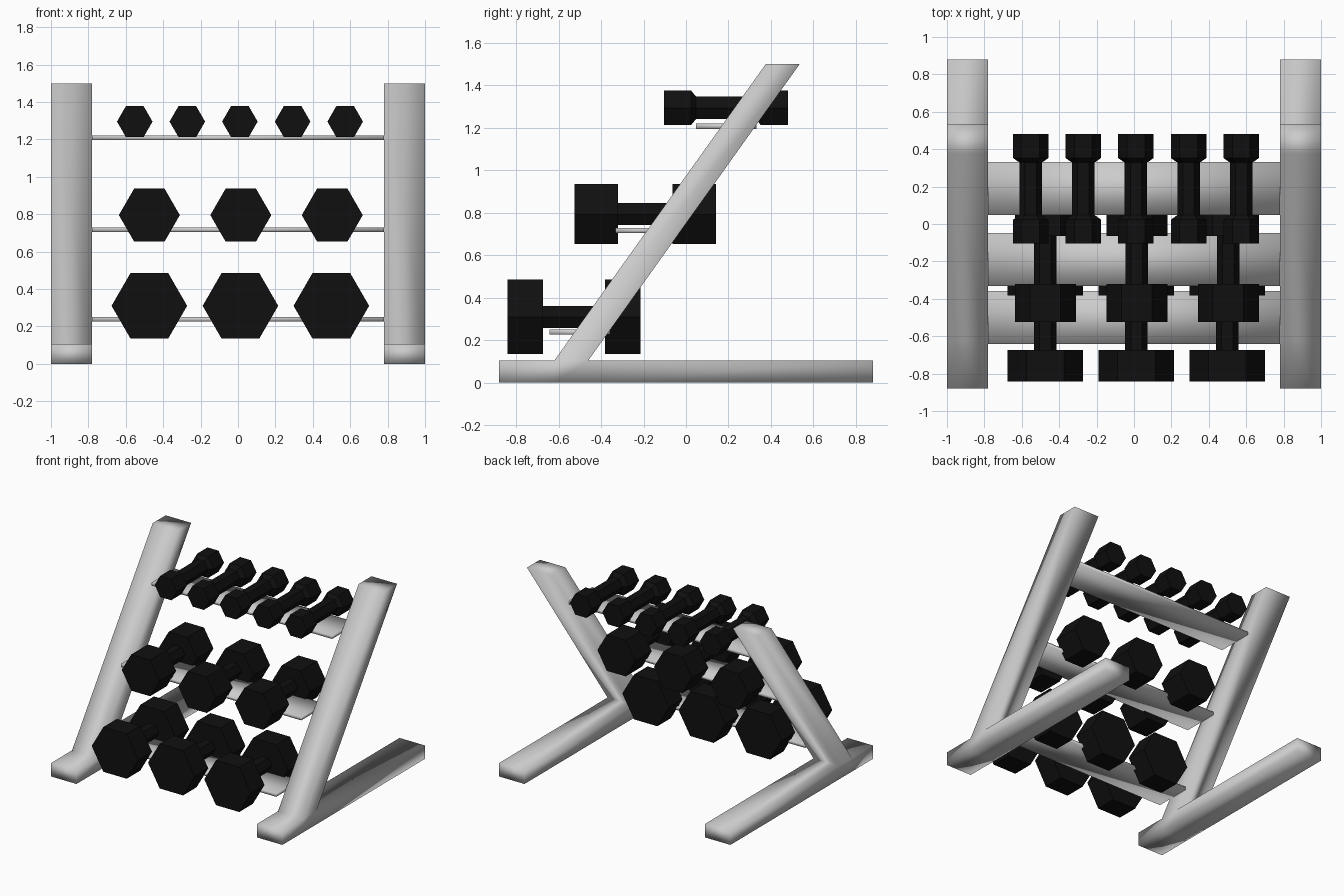
import bpy, bmesh, math

if "Cube" in bpy.data.objects:
    bpy.data.objects.remove(bpy.data.objects["Cube"])

black = bpy.data.materials.new("black_rubber")
black.diffuse_color = (0.005, 0.005, 0.005, 1)
black.use_nodes = True
black.node_tree.nodes["Principled BSDF"].inputs["Base Color"].default_value = black.diffuse_color


def finish(bm, name, smooth=False, mat=None):
    bmesh.ops.recalc_face_normals(bm, faces=bm.faces[:])
    for f in bm.faces:
        f.smooth = smooth
    mesh = bpy.data.meshes.new(name)
    bm.to_mesh(mesh)
    bm.free()
    if mat:
        mesh.materials.append(mat)
    obj = bpy.data.objects.new(name, mesh)
    bpy.context.collection.objects.link(obj)
    return obj


# Side frame: floor rail and leaning upright in one piece
def side_frame(name, x0, x1):
    outline = [(-0.88, 0), (-0.62, 0), (-0.46, 0), (0.88, 0), (0.88, 0.105),
               (-0.46, 0.105), (0.535, 1.5), (0.375, 1.5), (-0.62, 0.105), (-0.88, 0.105)]
    bm = bmesh.new()
    left = [bm.verts.new((x0, y, z)) for y, z in outline]
    right = [bm.verts.new((x1, y, z)) for y, z in outline]
    n = len(outline)
    for i in range(n):
        j = (i + 1) % n
        bm.faces.new((left[i], left[j], right[j], right[i]))
    for ring in (left, right):
        for quad in ((0, 1, 8, 9), (1, 2, 5, 8), (2, 3, 4, 5), (8, 5, 6, 7)):
            bm.faces.new([ring[k] for k in quad])
    finish(bm, name, smooth=True)


# Thin flat shelf between the frames
def shelf(name, y, z):
    bm = bmesh.new()
    bmesh.ops.create_cube(bm, size=1)
    bmesh.ops.scale(bm, vec=(1.56, 0.285, 0.024), verts=bm.verts)
    bmesh.ops.translate(bm, vec=(0, y, z), verts=bm.verts)
    finish(bm, name, smooth=True)


# Hexagonal dumbbell: rings of six points along y
def dumbbell(name, x, y, z, radius, half, inner, taper):
    grip = 0.06
    rings = [(-half, radius), (-inner, radius), (-inner + taper, grip),
             (inner - taper, grip), (inner, radius), (half, radius)]
    bm = bmesh.new()
    loops = []
    for dy, r in rings:
        loops.append([bm.verts.new((x + r * math.cos(k * math.pi / 3), y + dy,
                                    z + r * math.sin(k * math.pi / 3))) for k in range(6)])
    for a, b in zip(loops, loops[1:]):
        for k in range(6):
            m = (k + 1) % 6
            bm.faces.new((a[k], a[m], b[m], b[k]))
    bm.faces.new(loops[0])
    bm.faces.new(loops[-1])
    finish(bm, name, mat=black)


side_frame("left_frame", -1.0, -0.78)
side_frame("right_frame", 0.78, 1.0)

shelf("top_shelf", 0.19, 1.208)
shelf("middle_shelf", -0.19, 0.717)
shelf("bottom_shelf", -0.5, 0.238)

# Rows: name, x positions, y, z, head radius, half length, inner head edge, taper
rows = [
    ("small", [-0.552, -0.271, 0.01, 0.292, 0.573], 0.188, 1.295, 0.095, 0.292, 0.165, 0.025),
    ("medium", [-0.474, 0.015, 0.504], -0.192, 0.795, 0.163, 0.333, 0.128, 0.0),
    ("large", [-0.474, 0.013, 0.499], -0.528, 0.31, 0.202, 0.313, 0.146, 0.0),
]
for label, xs, y, z, r, half, inner, taper in rows:
    for i, x in enumerate(xs, 1):
        dumbbell(f"{label}_dumbbell_{i}", x, y, z, r, half, inner, taper)
